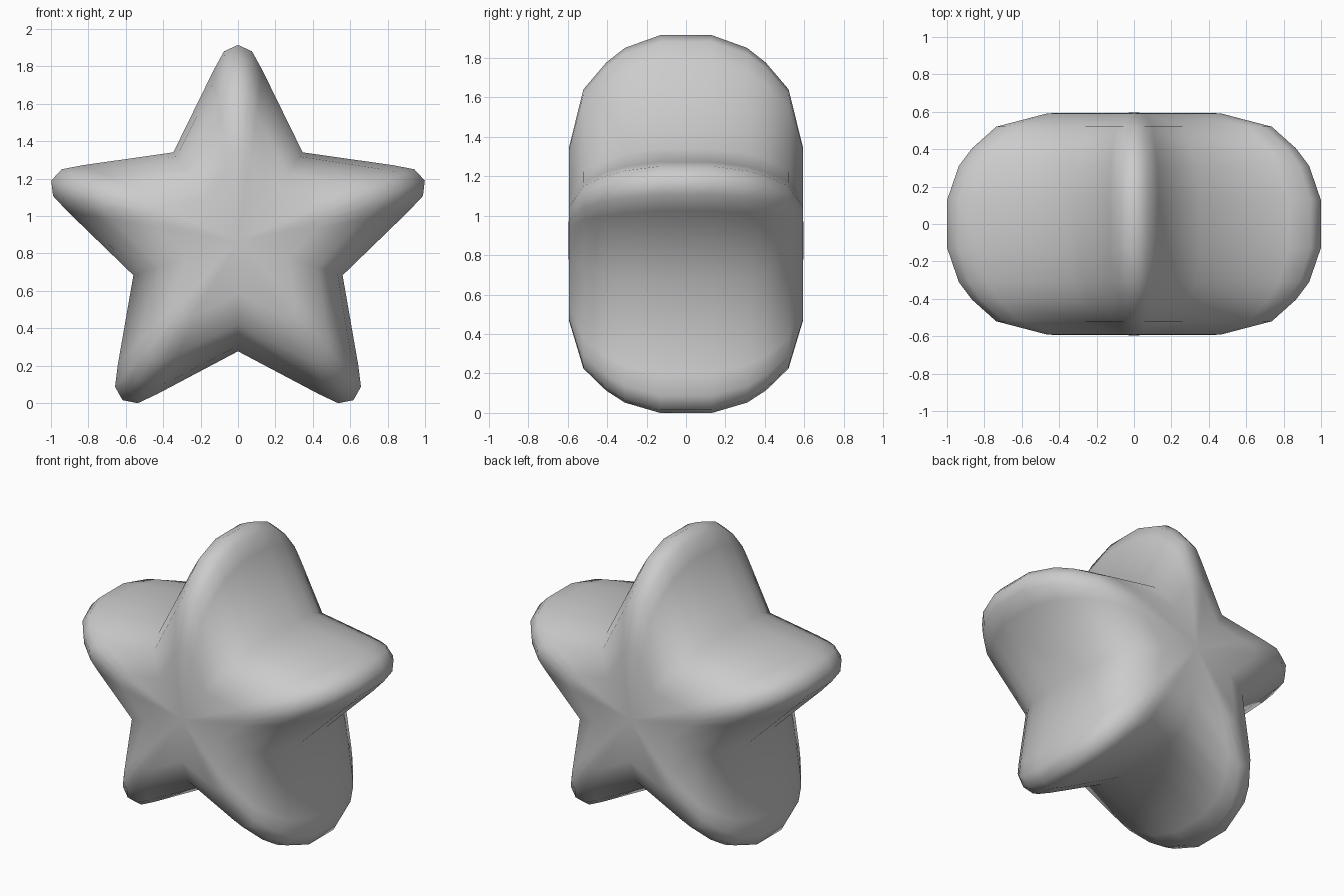
import bpy, bmesh, math

if "Cube" in bpy.data.objects:
    bpy.data.objects.remove(bpy.data.objects["Cube"])

CENTRE_Z = 0.865
# Half-depth rings: (y, tip radius, valley radius), from middle to face
RINGS = [(0.13, 1.05, 0.588), (0.31, 0.985, 0.56), (0.405, 0.91, 0.523),
         (0.52, 0.775, 0.445), (0.592, 0.485, 0.28)]
# Rounded arm shape: (share of half width, share of length) from valley to tip
ARM = [(1, 0), (0.377, 0.765), (0.217, 0.94), (0, 1.0)]


def star_ring(bm, y, tip, valley):
    """One five-armed outline at depth y."""
    half_w = valley * math.sin(math.pi / 5)
    base = valley * math.cos(math.pi / 5)
    half = [(w * half_w, base + l * (tip - base)) for w, l in ARM]
    arm = half + [(-w, l) for w, l in reversed(half[1:-1])]
    verts = []
    for k in range(5):
        a = math.tau * k / 5
        # walk each arm in the same turning direction as the arms
        for w, l in arm:
            x = w * math.cos(a) - l * math.sin(a)
            z = w * math.sin(a) + l * math.cos(a)
            verts.append(bm.verts.new((x, y, z + CENTRE_Z)))
    return verts


bm = bmesh.new()
# Outlines from front to back
sections = [(-y, t, v) for y, t, v in reversed(RINGS)] + RINGS
rings = [star_ring(bm, *s) for s in sections]
n = len(rings[0])
for a, b in zip(rings, rings[1:]):
    for i in range(n):
        j = (i + 1) % n
        bm.faces.new((a[i], a[j], b[j], b[i]))
# Front and back centres
for ring, y in ((rings[0], -0.595), (rings[-1], 0.595)):
    c = bm.verts.new((0, y, CENTRE_Z))
    for i in range(n):
        bm.faces.new((ring[i], ring[(i + 1) % n], c))
bmesh.ops.recalc_face_normals(bm, faces=bm.faces)
for f in bm.faces:
    f.smooth = True

mesh = bpy.data.meshes.new("puffy_star")
bm.to_mesh(mesh)
bm.free()
star = bpy.data.objects.new("puffy_star", mesh)
bpy.context.collection.objects.link(star)
